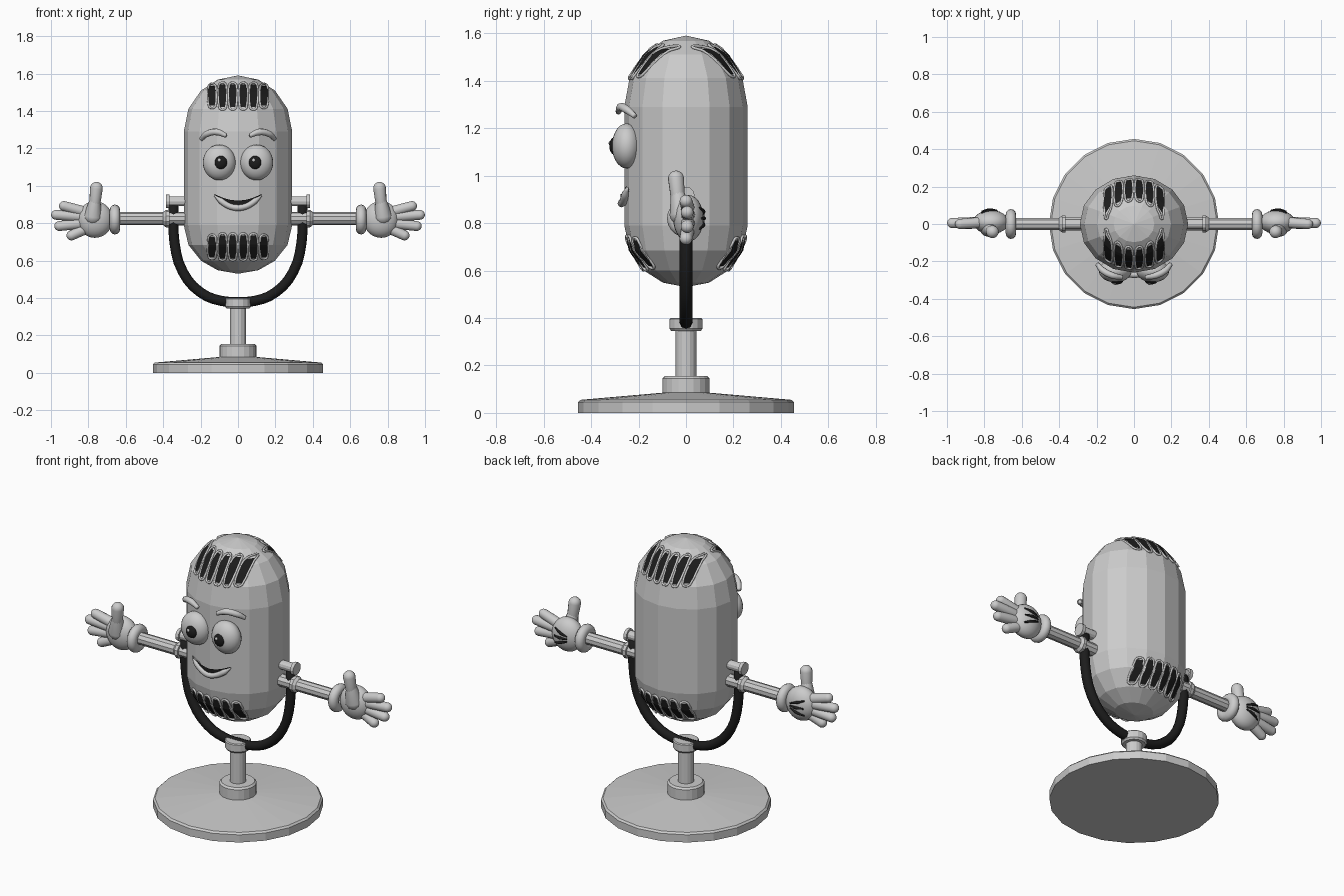
import bpy, bmesh
from math import sin, cos, pi, radians
from mathutils import Vector, Matrix
from mathutils.bvhtree import BVHTree

if "Cube" in bpy.data.objects:
    bpy.data.objects.remove(bpy.data.objects["Cube"])


def material(name, v):
    m = bpy.data.materials.new(name)
    m.use_nodes = True
    m.diffuse_color = (v, v, v, 1)
    m.node_tree.nodes["Principled BSDF"].inputs["Base Color"].default_value = (v, v, v, 1)
    return m


GREY = material("light grey", 0.6)
BLACK = material("black", 0.012)


def finish(name, bm, mat, smooth=False):
    bmesh.ops.recalc_face_normals(bm, faces=bm.faces)
    me = bpy.data.meshes.new(name)
    bm.to_mesh(me)
    bm.free()
    me.materials.append(mat)
    for p in me.polygons:
        p.use_smooth = smooth
    ob = bpy.data.objects.new(name, me)
    bpy.context.collection.objects.link(ob)
    return ob


def lathe(name, profile, sides, mat, matrix=Matrix(), smooth=False):
    """Revolve (radius, height) pairs around z; the ends are capped."""
    bm = bmesh.new()
    rings = [[bm.verts.new((r * cos(2 * pi * i / sides), r * sin(2 * pi * i / sides), z))
              for i in range(sides)] for r, z in profile]
    for a, b in zip(rings, rings[1:]):
        for i in range(sides):
            j = (i + 1) % sides
            bm.faces.new((a[i], a[j], b[j], b[i]))
    bm.faces.new(rings[0])
    bm.faces.new(rings[-1])
    bmesh.ops.remove_doubles(bm, verts=bm.verts, dist=1e-5)
    bm.transform(matrix)
    return finish(name, bm, mat, smooth)


def ball(name, centre, size, mat):
    bm = bmesh.new()
    bmesh.ops.create_uvsphere(bm, u_segments=24, v_segments=14, radius=1)
    bm.transform(Matrix.Translation(centre) @ Matrix.Diagonal((*size, 1)))
    return finish(name, bm, mat, True)


def capsule(name, a, b, ra, rb, mat):
    """Round-ended finger shape from a to b with a radius at each end."""
    a, b = Vector(a), Vector(b)
    d = b - a
    arc = [radians(15 * i) for i in range(7)]
    prof = [(ra * sin(t), -ra * cos(t)) for t in arc]
    prof += [(rb * cos(t), d.length + rb * sin(t)) for t in arc]
    rot = d.to_track_quat('Z', 'Y').to_matrix().to_4x4()
    return lathe(name, prof, 14, mat, Matrix.Translation(a) @ rot, True)


def tube(name, points, radius, mat, cyclic=False, ends=1.0):
    """Smooth round bar through the points, optionally thinner at its ends."""
    cu = bpy.data.curves.new(name, 'CURVE')
    cu.dimensions = '3D'
    cu.bevel_depth, cu.bevel_resolution = radius, 2
    cu.resolution_u = 3 if len(points) > 8 else 8
    cu.use_fill_caps = True
    sp = cu.splines.new('BEZIER')
    sp.bezier_points.add(len(points) - 1)
    for bp, p in zip(sp.bezier_points, points):
        bp.co = p
        bp.handle_left_type = bp.handle_right_type = 'AUTO'
    sp.bezier_points[0].radius = sp.bezier_points[-1].radius = ends
    sp.use_cyclic_u = cyclic
    tmp = bpy.data.objects.new(name, cu)
    bpy.context.collection.objects.link(tmp)
    bm = bmesh.new()
    bm.from_mesh(tmp.evaluated_get(bpy.context.evaluated_depsgraph_get()).to_mesh())
    bpy.data.objects.remove(tmp)
    bmesh.ops.remove_doubles(bm, verts=bm.verts, dist=1e-5)
    return finish(name, bm, mat, True)


def strip(name, left, right, mat):
    """Ribbon of quads between two point rows."""
    bm = bmesh.new()
    rows = [(bm.verts.new(a), bm.verts.new(b)) for a, b in zip(left, right)]
    for (a, b), (c, d) in zip(rows, rows[1:]):
        bm.faces.new((a, b, d, c))
    return finish(name, bm, mat)


# Stand: round foot, collar, pole and yoke socket
lathe("base", [(0.455, 0), (0.455, 0.045), (0.445, 0.055), (0.1, 0.085), (0, 0.085)], 20, GREY)
lathe("base_collar", [(0.1, 0.08), (0.1, 0.145), (0.09, 0.155)], 20, GREY)
lathe("pole", [(0.044, 0.15), (0.044, 0.36)], 16, GREY)
lathe("yoke_socket", [(0.062, 0.345), (0.07, 0.355), (0.07, 0.395), (0.065, 0.4)], 16, GREY)

# Yoke
half = [(0.345, 0.895), (0.34, 0.7), (0.295, 0.54), (0.2, 0.43), (0.09, 0.385)]
path = [(-x, 0, z) for x, z in half] + [(0, 0, 0.38)] + [(x, 0, z) for x, z in reversed(half)]
tube("yoke", path, 0.027, BLACK)

# Faceted capsule body
cap = [(sin(radians(a)), cos(radians(a))) for a in (0, 22, 43, 66, 90)]
profile = [(r, 1.29 + 0.3 * h) for r, h in cap] + [(r, 0.79 - 0.26 * h) for r, h in reversed(cap)]
body = lathe("body", profile, 16, GREY, Matrix.Diagonal((0.29, 0.26, 1, 1)))
bm = bmesh.new()
bm.from_mesh(body.data)
tree = BVHTree.FromBMesh(bm)
bm.free()


def on_body(x, z, side, lift):
    """Point on the body front (side -1) or back (+1), raised by lift."""
    hit, normal, _, _ = tree.ray_cast(Vector((x, side * 2, z)), Vector((0, -side, 0)))
    return hit + normal * lift


# Grille slots: dark insets with raised rims, front and back, top and bottom
W = 0.02
for side, face in ((-1, "front"), (1, "back")):
    for level, zc in (("upper", 1.478), ("lower", 0.675)):
        for k in range(6):
            x = (k - 2.5) * 0.0545
            h = 0.06 - 0.008 * (abs(k - 2.5) > 2)
            name = f"{face}_{level}_slot_{k + 1}"
            zs = [zc + h * (i / 5 - 1) for i in range(11)]
            strip(name, [on_body(x - W, z, side, 0.005) for z in zs],
                  [on_body(x + W, z, side, 0.005) for z in zs], BLACK)
            loop = [(x + W * cos(t), zc + (h if sin(t) >= 0 else -h) * 0.85 + W * sin(t))
                    for t in (radians(30 * i) for i in range(12))]
            tube(name + "_rim", [on_body(u, v, side, 0.004) for u, v in loop], 0.006, GREY, True)

# Face: eyes, pupils, glints and brows
for s, n in ((1, "left"), (-1, "right")):
    ball(n + "_eye", (s * 0.1, -0.25, 1.125), (0.088, 0.062, 0.095), GREY)
    ball(n + "_pupil", (s * 0.092, -0.303, 1.125), (0.034, 0.02, 0.036), BLACK)
    ball(n + "_glint", (s * 0.092 - 0.008, -0.32, 1.137), (0.009, 0.006, 0.009), GREY)
    brow = [(0.197, -0.215, 1.25), (0.165, -0.25, 1.278), (0.115, -0.275, 1.288), (0.062, -0.285, 1.268)]
    tube(n + "_brow", [(s * x, y, z) for x, y, z in brow], 0.018, GREY, ends=0.65)

# Smiling mouth and lower lip
ts = [i / 8 - 1 for i in range(17)]
strip("mouth", [on_body(0.122 * t, 0.922 + 0.035 * t * t, -1, 0.016) for t in ts],
      [on_body(0.122 * t, 0.885 + 0.072 * t * t, -1, 0.016) for t in ts], BLACK)
tube("lower_lip", [on_body(0.118 * t, 0.883 + 0.065 * t * t, -1, 0.012) for t in ts[::2]],
     0.017, GREY, ends=0.3)

# Pivots, arms and gloved hands on both sides
for s, n in ((1, "left"), (-1, "right")):
    def along_x(z):
        return Matrix.Translation((0, 0, z)) @ Matrix.Rotation(s * pi / 2, 4, 'Y')

    lathe(n + "_pivot", [(0.026, 0.26), (0.026, 0.365), (0.036, 0.366), (0.036, 0.385)],
          12, GREY, along_x(0.917))
    lathe(n + "_arm", [(0.036, 0.27), (0.036, 0.365), (0.047, 0.366), (0.047, 0.385),
                       (0.035, 0.4), (0.035, 0.66)], 10, GREY, along_x(0.825))
    ring = [(0.05 + 0.03 * cos(t), 0.658 + 0.028 * sin(t))
            for t in (radians(30 * i - 180) for i in range(13))]
    lathe(n + "_cuff", ring, 20, GREY, along_x(0.82), True)
    ball(n + "_palm", (s * 0.765, 0.01, 0.82), (0.095, 0.064, 0.098), GREY)
    tips = ((0.93, 0.892), (0.972, 0.845), (0.955, 0.785), (0.89, 0.735))
    for i, (x, z) in enumerate(tips):
        y = (0.0, 0.005, 0.005, 0.0)[i]
        capsule(f"{n}_finger_{i + 1}", (s * 0.79, 0.01, 0.82 + (z - 0.82) * 0.45),
                (s * x, y, z), 0.03, 0.027, GREY)
    capsule(n + "_thumb_base", (s * 0.775, -0.02, 0.84), (s * 0.765, -0.035, 0.92), 0.05, 0.03, GREY)
    capsule(n + "_thumb", (s * 0.765, -0.035, 0.91), (s * 0.757, -0.042, 0.987), 0.03, 0.034, GREY)
    # Stitch lines fanning over the back of the hand
    for i in (-1, 0, 1):
        line = []
        for t in (0, 0.5, 1):
            u, v = -0.035 + 0.085 * t, i * (0.014 + 0.03 * t)
            y = 0.01 + 0.064 * max(0, 1 - (u / 0.095) ** 2 - (v / 0.098) ** 2) ** 0.5
            line.append((s * (0.765 + u), y + 0.002, 0.82 + v))
        tube(f"{n}_stitch_{i + 2}", line, 0.0085, BLACK, ends=0.5)
